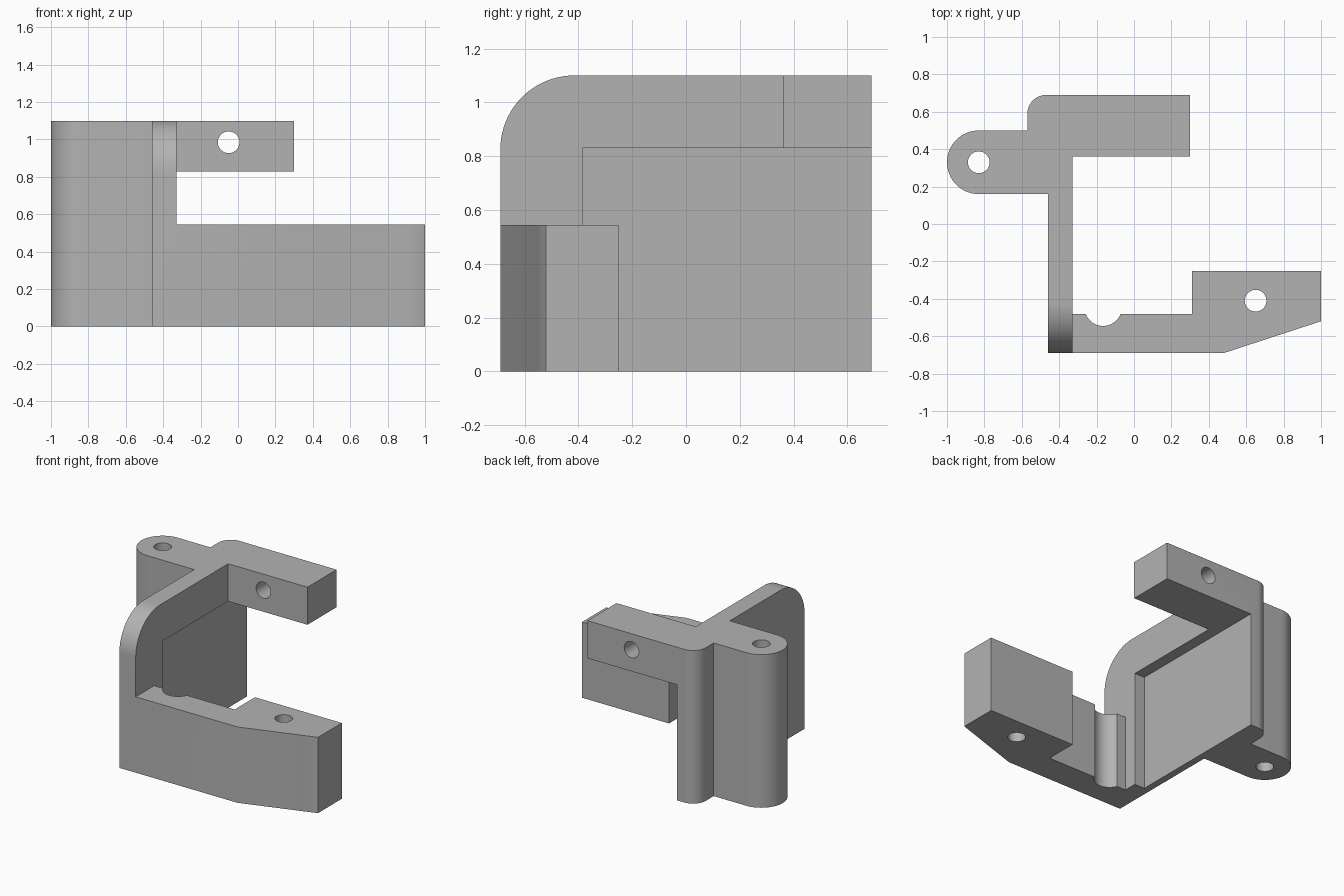
import bpy, bmesh
from math import sin, cos, radians
from mathutils import Matrix

cube = bpy.data.objects.get("Cube")
if cube:
    bpy.data.objects.remove(cube)

HEIGHT = 1.1
ARM_TOP = 0.545
BEAM_BOTTOM = 0.83

grey = bpy.data.materials.new("plain grey")
grey.use_nodes = True
grey.diffuse_color = (0.45, 0.45, 0.45, 1)
grey.node_tree.nodes["Principled BSDF"].inputs["Base Color"].default_value = grey.diffuse_color


def arc(cx, cy, r, start, end, steps):
    angles = [radians(start + (end - start) * i / steps) for i in range(steps + 1)]
    return [(cx + r * cos(a), cy + r * sin(a)) for a in angles]


def prism(name, outline, low, high, axis="z"):
    """Extrude an outline along z, or a (y, z) outline along x."""
    bm = bmesh.new()
    place = (lambda a, b: (a, b, low)) if axis == "z" else (lambda a, b: (low, a, b))
    face = bm.faces.new([bm.verts.new(place(a, b)) for a, b in outline])
    step = (0, 0, high - low) if axis == "z" else (high - low, 0, 0)
    top = bmesh.ops.extrude_face_region(bm, geom=[face])["geom"]
    bmesh.ops.translate(bm, verts=[v for v in top if isinstance(v, bmesh.types.BMVert)], vec=step)
    bmesh.ops.recalc_face_normals(bm, faces=bm.faces)
    return finish(name, bm)


def box(name, x0, x1, y0, y1, z0, z1):
    return prism(name, [(x0, y0), (x1, y0), (x1, y1), (x0, y1)], z0, z1)


def drill(name, location, along_y=False):
    bm = bmesh.new()
    turn = Matrix.Rotation(radians(90 if along_y else 0), 4, "X")
    bmesh.ops.create_cone(bm, cap_ends=True, segments=40, radius1=0.058, radius2=0.058,
                          depth=3, matrix=Matrix.Translation(location) @ turn)
    return finish(name, bm)


def finish(name, bm):
    mesh = bpy.data.meshes.new(name)
    bm.to_mesh(mesh)
    bm.free()
    mesh.materials.append(grey)
    obj = bpy.data.objects.new(name, mesh)
    bpy.context.collection.objects.link(obj)
    return obj


# Plan outline: front arm with notch, side wall, rear beam, screw lobe
outline = [(-0.46, -0.69), (0.48, -0.69), (1, -0.52), (1, -0.25), (0.31, -0.25), (0.31, -0.48)]
outline += arc(-0.165, -0.445, 0.1, -20.5, -159.5, 20)
outline += [(-0.33, -0.48), (-0.33, 0.36), (0.3, 0.36), (0.3, 0.69)]
outline += arc(-0.47, 0.59, 0.1, 90, 180, 12)
outline += [(-0.57, 0.5)]
outline += arc(-0.83, 0.33, 0.17, 90, 270, 32)
outline += [(-0.46, 0.16)]
bracket = prism("bracket", outline, 0, HEIGHT)

# Cutters: space above the arm, recess below the beam, rounded front shoulder, holes
shoulder = arc(-0.415, 0.825, 0.275, 90, 180, 20) + [(-0.9, 0.825), (-0.9, 1.3), (-0.415, 1.3)]
cutters = [
    box("arm_clearance", -0.33, 1.3, -0.9, 0, ARM_TOP, 1.4),
    box("wall_recess", -0.41, 0.6, -0.385, 0.9, -0.2, BEAM_BOTTOM),
    prism("shoulder_round", shoulder, -0.7, 0.1, "x"),
    drill("lobe_hole", (-0.83, 0.33, 0.5)),
    drill("beam_hole", (-0.05, 1.5, 0.985), along_y=True),
]

# The recess must leave the arm's end block whole, so it is cut away only beside the wall
arm_end = prism("arm_end", [(0.31, -0.48), (0.31, -0.25), (1, -0.25), (1, -0.52), (0.9, -0.5527)],
                0, ARM_TOP)
arm_hole = drill("arm_hole", (0.65, -0.41, 0.5))


def boolean(cutter, operation):
    mod = bracket.modifiers.new(cutter.name, "BOOLEAN")
    mod.operation = operation
    mod.solver = "EXACT"
    mod.object = cutter
    bpy.ops.object.modifier_apply(modifier=mod.name)
    bpy.data.objects.remove(cutter)


bpy.ops.object.select_all(action="DESELECT")
bracket.select_set(True)
bpy.context.view_layer.objects.active = bracket
for cutter in cutters:
    boolean(cutter, "DIFFERENCE")
boolean(arm_end, "UNION")
boolean(arm_hole, "DIFFERENCE")
bpy.ops.object.shade_smooth_by_angle(angle=radians(30))
